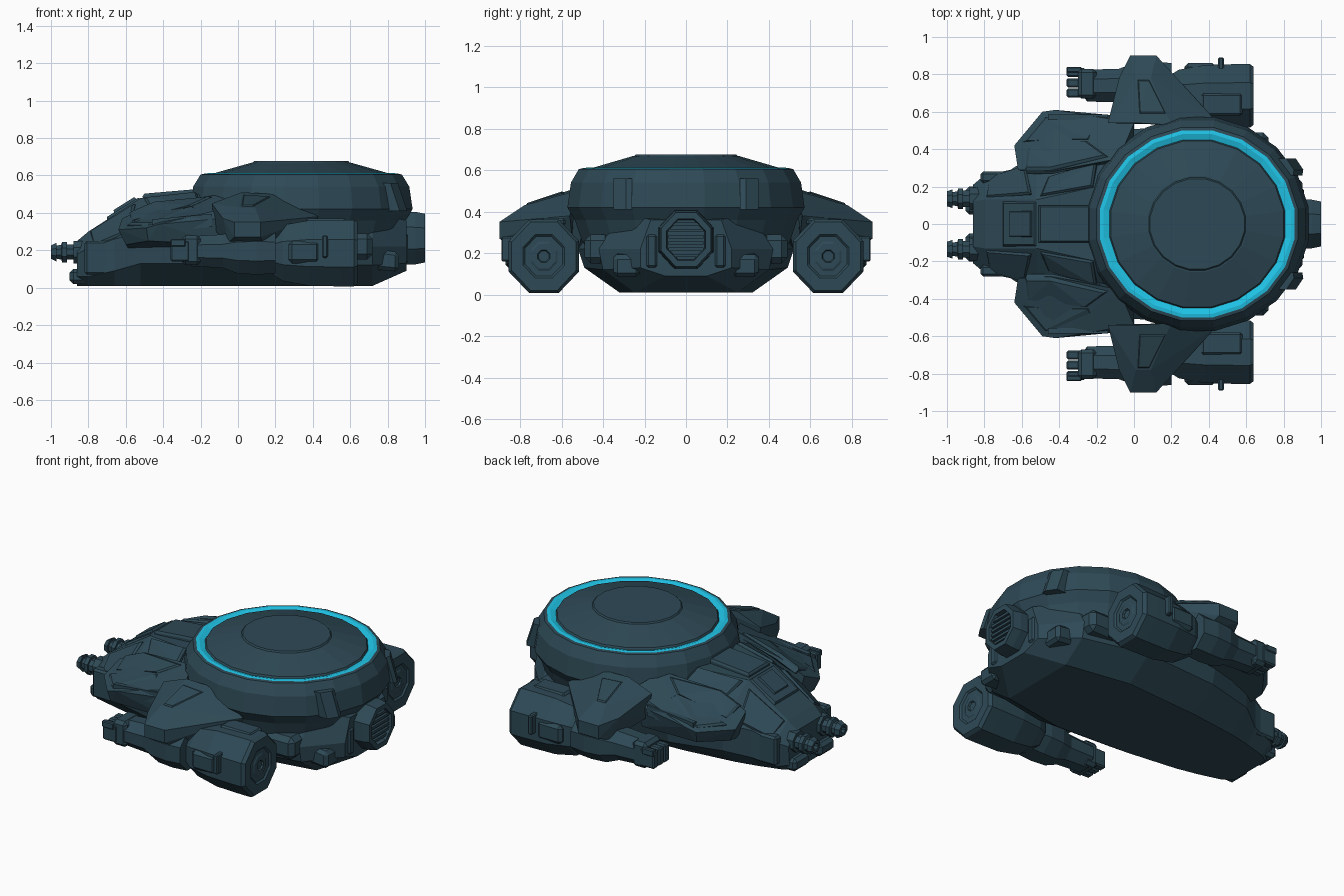
import bpy, bmesh
from math import sin, cos, pi
from mathutils import Vector

if "Cube" in bpy.data.objects:
    bpy.data.objects.remove(bpy.data.objects["Cube"])


def material(name, rgb):
    m = bpy.data.materials.new(name)
    m.use_nodes = True
    m.diffuse_color = (*rgb, 1)
    m.node_tree.nodes["Principled BSDF"].inputs["Base Color"].default_value = (*rgb, 1)
    return m


ARMOUR = material("slate teal armour", (0.027, 0.067, 0.092))
GLOW = material("bright cyan ring", (0.015, 0.58, 0.84))


def finish(name, bm, mirror=False):
    bmesh.ops.remove_doubles(bm, verts=bm.verts, dist=0.0005)
    bmesh.ops.recalc_face_normals(bm, faces=bm.faces)
    me = bpy.data.meshes.new(name)
    bm.to_mesh(me)
    bm.free()
    me.materials.append(ARMOUR)
    me.materials.append(GLOW)
    ob = bpy.data.objects.new(name, me)
    bpy.context.collection.objects.link(ob)
    if mirror:
        mod = ob.modifiers.new("Mirror", "MIRROR")
        mod.use_axis = (False, True, False)
        mod.use_mirror_merge = False
    return ob


def loft(bm, rings):
    """Skin a list of point rings and cap the ends; returns the faces by band."""
    vs = [[bm.verts.new(p) for p in r] for r in rings]
    n = len(vs[0])
    bands = [[bm.faces.new((a[i], a[(i + 1) % n], b[(i + 1) % n], b[i])) for i in range(n)]
             for a, b in zip(vs, vs[1:])]
    bm.faces.new(vs[0])
    bm.faces.new(vs[-1])
    return bands


def tube(name, y, z, stations, mirror=True):
    """Eight-sided tube along x; stations are (x, y radius, z radius)."""
    bm = bmesh.new()
    angles = [2 * pi * (i + 0.5) / 8 for i in range(8)]
    k = 1 / cos(pi / 8)
    loft(bm, [[(x, y + ry * k * cos(a), z + rz * k * sin(a)) for a in angles]
              for x, ry, rz in stations])
    return finish(name, bm, mirror)


def chunk(name, points, mirror=True, bevel=0.0):
    """Faceted solid wrapped around a few corner points."""
    bm = bmesh.new()
    for p in points:
        bm.verts.new(p)
    bmesh.ops.convex_hull(bm, input=bm.verts)
    bmesh.ops.dissolve_limit(bm, angle_limit=0.03, verts=bm.verts, edges=bm.edges)
    ob = finish(name, bm, mirror)
    if bevel:
        mod = ob.modifiers.new("Bevel", "BEVEL")
        mod.width, mod.segments = bevel, 1
    return ob


def box(name, x, y, z, mirror=True, bevel=0.012):
    return chunk(name, [(a, b, c) for a in x for b in y for c in z], mirror, bevel)


def plate(name, corners, thick=0.012, mirror=True):
    """Raised armour plate lifted off a sloping polygon, with a chamfered rim."""
    c = [Vector(p) for p in corners]
    up = (c[1] - c[0]).cross(c[2] - c[0]).normalized()
    up = up if up.z > 0 else -up
    mid = sum(c, Vector()) / len(c)
    return chunk(name, [p - up * 0.03 for p in c] + c +
                 [p.lerp(mid, 0.08) + up * thick for p in c], mirror)


# Lower hull: cross-sections along x, each a half profile mirrored in y
stations = [
    (-0.86, (.14, .01), (.20, .06), (.21, .18), (.12, .25)),
    (-0.80, (.18, .01), (.26, .06), (.26, .21), (.13, .30)),
    (-0.66, (.22, .01), (.29, .09), (.29, .26), (.13, .39)),
    (-0.52, (.25, .01), (.38, .13), (.38, .30), (.13, .48)),
    (-0.20, (.29, .01), (.46, .13), (.50, .30), (.20, .50)),
    (0.30, (.32, .01), (.49, .13), (.52, .22), (.40, .40)),
    (0.72, (.25, .01), (.40, .12), (.42, .22), (.30, .40)),
    (0.90, (.10, .09), (.22, .13), (.22, .22), (.17, .36))]
bm = bmesh.new()
loft(bm, [[(x, y, z) for y, z in half] + [(x, -y, z) for y, z in reversed(half)]
          for x, *half in stations])
finish("lower_hull", bm)

# Turret drum with inset side panels and a shallow glowing ring in the roof
SIDES = 20
profile = [(.46, .16), (.53, .26), (.565, .36), (.603, .42), (.585, .54), (.545, .605),
           (.527, .609), (.507, .612), (.475, .602), (.468, .613), (.27, .668), (.262, .668), (.255, .676)]
bm = bmesh.new()
bands = loft(bm, [[(.338 + r * cos(2 * pi * (i + .5) / SIDES),
                    .96 * r * sin(2 * pi * (i + .5) / SIDES), z) for i in range(SIDES)]
                  for r, z in profile])
for f in bands[6] + bands[7]:
    f.material_index = 1
panels = [f for i, f in enumerate(bands[3]) if i % 4 < 3]
bmesh.ops.inset_individual(bm, faces=panels, thickness=0.01, depth=0.006)
finish("turret_drum", bm)

# Sloping armour slabs on the rear of the drum
chunk("drum_slab", [(x - dx, y, z) for x, y in ((.80, .26), (.90, .26), (.905, .29), (.865, .35), (.77, .35))
                    for dx, z in ((0, .41), (.05, .56))])

# Nose deck: sloping plates with a hatch, and blocks around the snout
plate("nose_deck_plate", [(-.70, .12, .365), (-.52, .12, .475), (-.52, -.12, .475), (-.70, -.12, .365)],
      mirror=False)
plate("nose_hatch", [(-.66, .07, .395), (-.54, .07, .47), (-.54, -.07, .47), (-.66, -.07, .395)],
      0.02, False)
plate("rear_deck_plate", [(-.51, .10, .49), (-.22, .10, .515), (-.22, -.10, .515), (-.51, -.10, .49)],
      mirror=False)
plate("deck_side_plate", [(-.50, .15, .475), (-.22, .20, .505), (-.20, .33, .44), (-.46, .25, .40)])
plate("nose_cheek_plate", [(-.79, .14, .295), (-.55, .16, .445), (-.58, .31, .30), (-.77, .25, .22)])
box("nose_chin_block", (-.90, -.80), (.05, .20), (.02, .10), True, 0.02)
box("nose_side_block", (-.82, -.68), (.22, .28), (.07, .25))

# Front shoulder fenders with layered plates and rails
chunk("fender", [(-.62, .29, .37), (-.64, .42, .31), (-.49, .60, .32), (-.42, .61, .34), (-.10, .58, .37),
                 (0, .54, .44), (-.08, .35, .50), (-.45, .28, .45), (-.60, .42, .23), (-.48, .58, .25),
                 (-.08, .55, .23), (-.58, .28, .20), (0, .30, .22)])
plate("fender_outer_plate", [(-.59, .44, .335), (-.48, .57, .335), (-.16, .56, .375), (-.24, .45, .43)], .01)
plate("fender_inner_plate", [(-.58, .29, .40), (-.45, .29, .455), (-.14, .36, .485), (-.25, .44, .435),
                             (-.57, .40, .35)])
chunk("fender_rail", [(x, y + dy, z + dz) for x, y, z in ((-.46, .555, .345), (-.14, .555, .375))
                      for dy in (0, .03) for dz in (-.05, .02)])

# Side arms: a central ridge with sloping flanks down to the pods
chunk("pod_arm", [(-.14, .54, .45), (.02, .54, .51), (.20, .53, .50), (.43, .56, .38), (-.08, .78, .37),
                  (.01, .78, .43), (.09, .78, .43), (.17, .82, .35), (-.02, .90, .35), (.12, .90, .35),
                  (-.02, .90, .27), (.12, .90, .27), (-.12, .55, .30), (.38, .55, .28), (-.05, .82, .24),
                  (.14, .82, .22)])
plate("pod_arm_cap", [(.03, .59, .494), (.17, .59, .484), (.08, .77, .434), (.02, .77, .434)], .006)

# Pods: octagonal engine with a shallow ringed exhaust, forearm and gun
tube("pod_engine", .685, .185,
     [(.16, .09, .10), (.24, .14, .15), (.38, .165, .175), (.55, .17, .178), (.62, .17, .178),
      (.64, .155, .165), (.64, .10, .105), (.63, .09, .095), (.63, .065, .07), (.635, .055, .06),
      (.635, .03, .03), (.625, .025, .025)])
tube("pod_forearm", .74, .195,
     [(-.27, .06, .06), (-.25, .085, .08), (-.08, .09, .09), (0, .12, .12), (.10, .13, .125),
      (.20, .12, .12)])
box("gun_housing", (-.30, -.20), (.67, .83), (.12, .28), True, 0.02)
for y in (.70, .755, .81):
    box("gun_finger", (-.36, -.26), (y - .024, y + .024), (.14, .25), True, 0.008)
box("gun_sight", (-.36, -.28), (.81, .84), (.22, .26), True, 0.005)
box("pod_fin", (.45, .48), (.76, .89), (.16, .28), True, .006)
box("pod_top_vent", (.36, .58), (.58, .70), (.33, .37))
box("pod_side_plate", (.27, .44), (.76, .86), (.13, .25), True, 0.02)

# Twin nose guns with ribbed barrels
tube("nose_gun", .135, .19,
     [(-.80, .06, .06), (-.88, .06, .06), (-.88, .045, .04), (-.915, .045, .04), (-.915, .055, .055),
      (-.94, .055, .055), (-.945, .04, .04), (-.97, .035, .035), (-.97, .05, .05), (-1.0, .04, .035),
      (-1.0, .02, .02), (-.97, .02, .02)])

# Rear vent with horizontal louvres
tube("rear_vent", 0, .265,
     [(.82, .135, .145), (.95, .13, .14), (1.0, .12, .13), (1.0, .095, .10), (.975, .09, .095)], False)
for i in range(6):
    z = .19 + i * .03
    box("vent_louvre", (.965, .99), (-.085, .085), (z - .009, z + .007), False, 0)

# Rear thruster feet and lower side blocks
chunk("rear_foot", [(x, y, z) for x, z0, z1 in ((.50, .12, .24), (.86, .085, .19))
                    for y in (.22, .35) for z in (z0, z1)], True, 0.02)
box("rear_side_block", (.45, .72), (.36, .49), (.15, .29), True, 0.03)
box("rear_brace", (.78, .91), (.13, .20), (.12, .30), True, 0.02)
